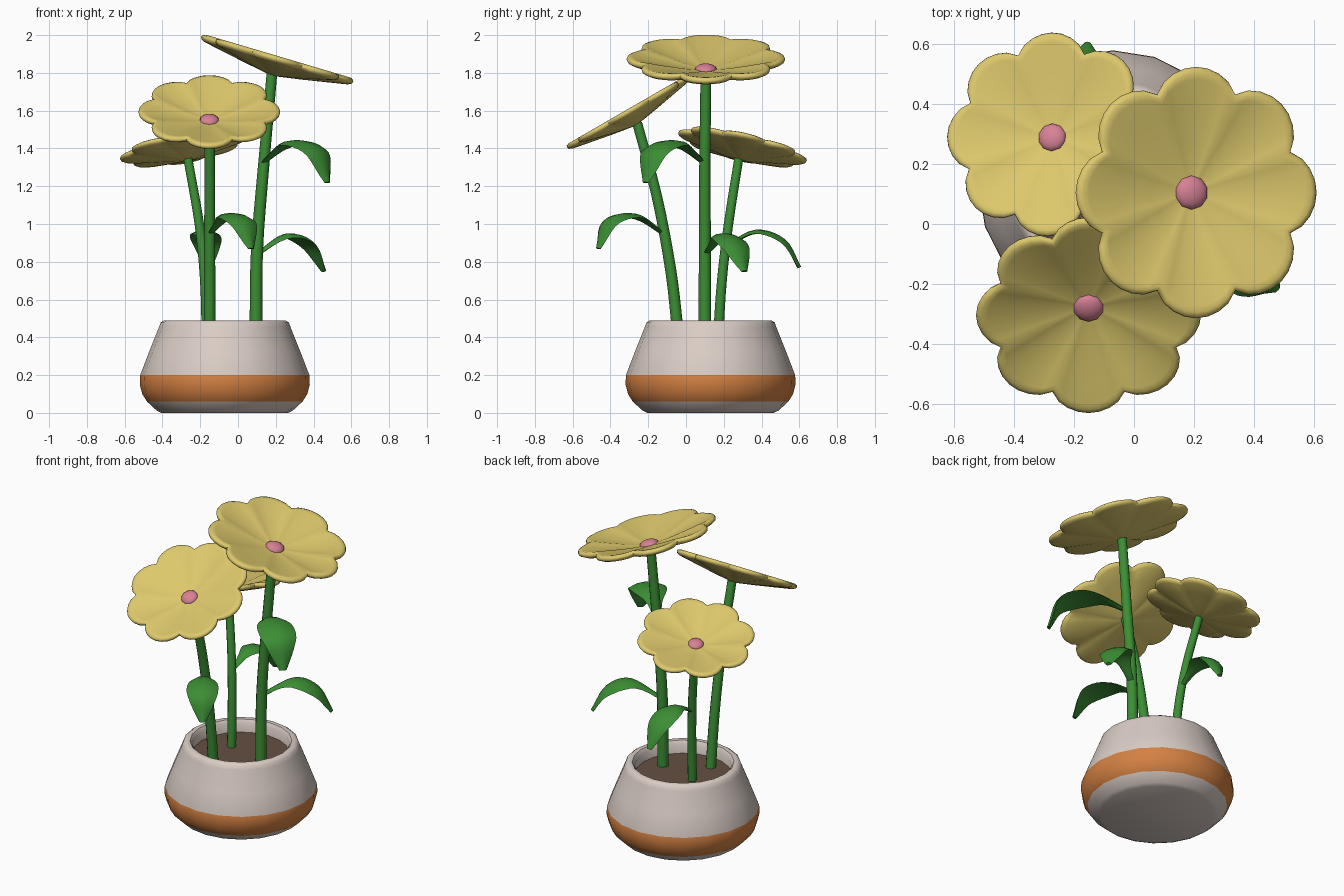
import bpy, bmesh, math
from mathutils import Vector, Matrix

if "Cube" in bpy.data.objects:
    bpy.data.objects.remove(bpy.data.objects["Cube"])


def material(name, rgb):
    m = bpy.data.materials.new(name)
    m.diffuse_color = (*rgb, 1)
    m.use_nodes = True
    m.node_tree.nodes["Principled BSDF"].inputs["Base Color"].default_value = m.diffuse_color
    return m


CREAM = material("cream ceramic", (0.70, 0.61, 0.56))
ORANGE = material("orange glaze", (0.66, 0.22, 0.055))
SOIL = material("brown soil", (0.13, 0.08, 0.055))
GREEN = material("leaf green", (0.045, 0.27, 0.035))
YELLOW = material("petal yellow", (0.72, 0.58, 0.15))
PINK = material("pink center", (0.68, 0.22, 0.30))


def finish(bm, name, mats, angle=40, matrix=None):
    bmesh.ops.recalc_face_normals(bm, faces=bm.faces)
    me = bpy.data.meshes.new(name)
    bm.to_mesh(me)
    bm.free()
    for m in mats:
        me.materials.append(m)
    ob = bpy.data.objects.new(name, me)
    bpy.context.collection.objects.link(ob)
    if matrix:
        ob.matrix_world = matrix
    bpy.ops.object.select_all(action='DESELECT')
    ob.select_set(True)
    bpy.context.view_layer.objects.active = ob
    bpy.ops.object.shade_smooth_by_angle(angle=math.radians(angle))
    return ob


def bridge(bm, rings):
    """Join consecutive closed rings of vertices with quads."""
    for a, b in zip(rings, rings[1:]):
        n = len(a)
        for i in range(n):
            j = (i + 1) % n
            bm.faces.new((a[i], a[j], b[j], b[i]))


def lathe(profile, n, radius=lambda a: 1.0):
    """Closed solid from (r, z) profile; radius(angle) scales the outline."""
    bm = bmesh.new()
    rings = []
    for r, z in profile:
        angles = [2 * math.pi * i / n for i in range(n)]
        rings.append([bm.verts.new((r * radius(a) * math.cos(a),
                                    r * radius(a) * math.sin(a), z)) for a in angles])
    bridge(bm, rings)
    bm.faces.new(rings[0])
    bm.faces.new(rings[-1])
    return bm


def smooth_path(pts, steps):
    """Catmull-Rom samples through the points."""
    p = [Vector(q) for q in pts]
    p = [2 * p[0] - p[1]] + p + [2 * p[-1] - p[-2]]
    out = []
    for k in range(1, len(p) - 2):
        a, b, c, d = p[k - 1:k + 3]
        for s in range(steps):
            t = s / steps
            out.append(0.5 * (2 * b + (c - a) * t + (2 * a - 5 * b + 4 * c - d) * t * t
                              + (3 * b - a - 3 * c + d) * t ** 3))
    return out + [p[-2]]


# Pot with an orange band
POT = Matrix.Translation((-0.07, 0.13, 0))
bm = lathe([(0.335, 0), (0.36, 0.012), (0.412, 0.06), (0.437, 0.10), (0.45, 0.15),
            (0.448, 0.20), (0.40, 0.325), (0.348, 0.455), (0.34, 0.478), (0.322, 0.49),
            (0.30, 0.487), (0.285, 0.465), (0.283, 0.38)], 20)
for f in bm.faces:
    if 0.06 < f.calc_center_median().z < 0.2:
        f.material_index = 1
finish(bm, "pot", [CREAM, ORANGE], 45, POT)

# Soil
finish(lathe([(0.286, 0.385), (0.286, 0.41)], 20), "soil", [SOIL], 40, POT)


# Stems
def stem(name, pts, r0, r1):
    bm = bmesh.new()
    path = smooth_path(pts, 4)
    rings = []
    for k, c in enumerate(path):
        r = r0 + (r1 - r0) * k / (len(path) - 1)
        rings.append([bm.verts.new(c + Vector((r * math.cos(a), r * math.sin(a), 0)))
                      for a in (2 * math.pi * i / 12 for i in range(12))])
    bridge(bm, rings)
    bm.faces.new(rings[0])
    bm.faces.new(rings[-1])
    finish(bm, name, [GREEN])


stem("tall_stem", [(0.095, 0.10, 0.40), (0.10, 0.10, 0.85), (0.135, 0.10, 1.3), (0.18, 0.105, 1.80)], 0.034, 0.028)
stem("front_stem", [(-0.15, -0.04, 0.40), (-0.15, -0.08, 0.75), (-0.15, -0.155, 1.15), (-0.15, -0.26, 1.54)], 0.031, 0.027)
stem("back_stem", [(-0.165, 0.17, 0.40), (-0.175, 0.19, 0.7), (-0.205, 0.225, 1.0), (-0.266, 0.28, 1.35)], 0.027, 0.024)


# Leaves: arched blades with a rounded tip and a lens-shaped section
def leaf(name, pts, half_width):
    path = smooth_path(pts, 5)
    n = len(path) - 1
    flat = path[-1] - path[0]
    side = Vector((-flat.y, flat.x, 0)).normalized()
    shape = smooth_path([(0, 0.16, 0), (0.2, 0.4, 0), (0.45, 0.92, 0), (0.65, 1.0, 0),
                         (0.85, 0.72, 0), (1, 0.2, 0)], 3)
    bm = bmesh.new()
    rings = []
    for k, c in enumerate(path):
        w = half_width * shape[round(k * (len(shape) - 1) / n)].y
        tan = path[min(k + 1, n)] - path[max(k - 1, 0)]
        up = tan.cross(side).normalized()
        if up.dot(Vector((flat.x, flat.y, 1))) < 0:
            up = -up
        section = [(-1, 0), (-0.5, 0.009), (0, 0.010), (0.5, 0.009), (1, 0), (0.5, -0.009), (0, -0.010), (-0.5, -0.009)]
        rings.append([bm.verts.new(c + side * (w * u) + up * (v - 0.18 * w * u * u))
                      for u, v in section])
    bridge(bm, rings)
    bm.faces.new(rings[0])
    bm.faces.new(rings[-1])
    finish(bm, name, [GREEN], 50)


leaf("tall_upper_leaf", [(0.125, 0.10, 1.32), (0.27, -0.04, 1.43), (0.42, -0.17, 1.395), (0.475, -0.215, 1.22)], 0.108)
leaf("tall_lower_leaf", [(0.10, 0.10, 0.84), (0.26, 0.19, 0.94), (0.385, 0.265, 0.89), (0.455, 0.31, 0.75)], 0.092)
leaf("front_leaf", [(-0.15, -0.12, 0.95), (-0.06, -0.27, 1.045), (0.03, -0.41, 1.015), (0.07, -0.465, 0.87)], 0.092)
leaf("back_leaf", [(-0.19, 0.21, 0.88), (-0.18, 0.37, 0.96), (-0.165, 0.52, 0.91), (-0.155, 0.60, 0.77)], 0.082)


# Flowers: shallow eight-petal dishes with a round centre
def petals(a):
    return 0.355 + 0.065 * abs(math.cos(4 * a)) ** 0.75


def flower(name, loc, normal, s):
    q = Vector((0, 0, 1)).rotation_difference(Vector(normal))
    m = Matrix.LocRotScale(Vector(loc), q, Vector((s, s, s)))
    dish = [(0.03, 0), (0.35, 0.022), (0.7, 0.049), (0.94, 0.068), (0.99, 0.079), (1, 0.09),
            (0.99, 0.101), (0.95, 0.107), (0.9, 0.103), (0.7, 0.083), (0.35, 0.052), (0.03, 0.03)]
    finish(lathe(dish, 64, petals), name + "_petals", [YELLOW], 60, m)
    bm = bmesh.new()
    bmesh.ops.create_uvsphere(bm, u_segments=10, v_segments=8, radius=0.058)
    for v in bm.verts:
        v.co.z = v.co.z * 0.5 + 0.034
    finish(bm, name + "_center", [PINK], 60, m)


flower("tall_flower", (0.182, 0.105, 1.786), (0.284, 0, 0.959), 1.0)
flower("front_flower", (-0.152, -0.264, 1.523), (0, -0.5, 0.866), 0.895)
flower("back_flower", (-0.268, 0.283, 1.337), (-0.185, 0.215, 0.96), 0.83)
